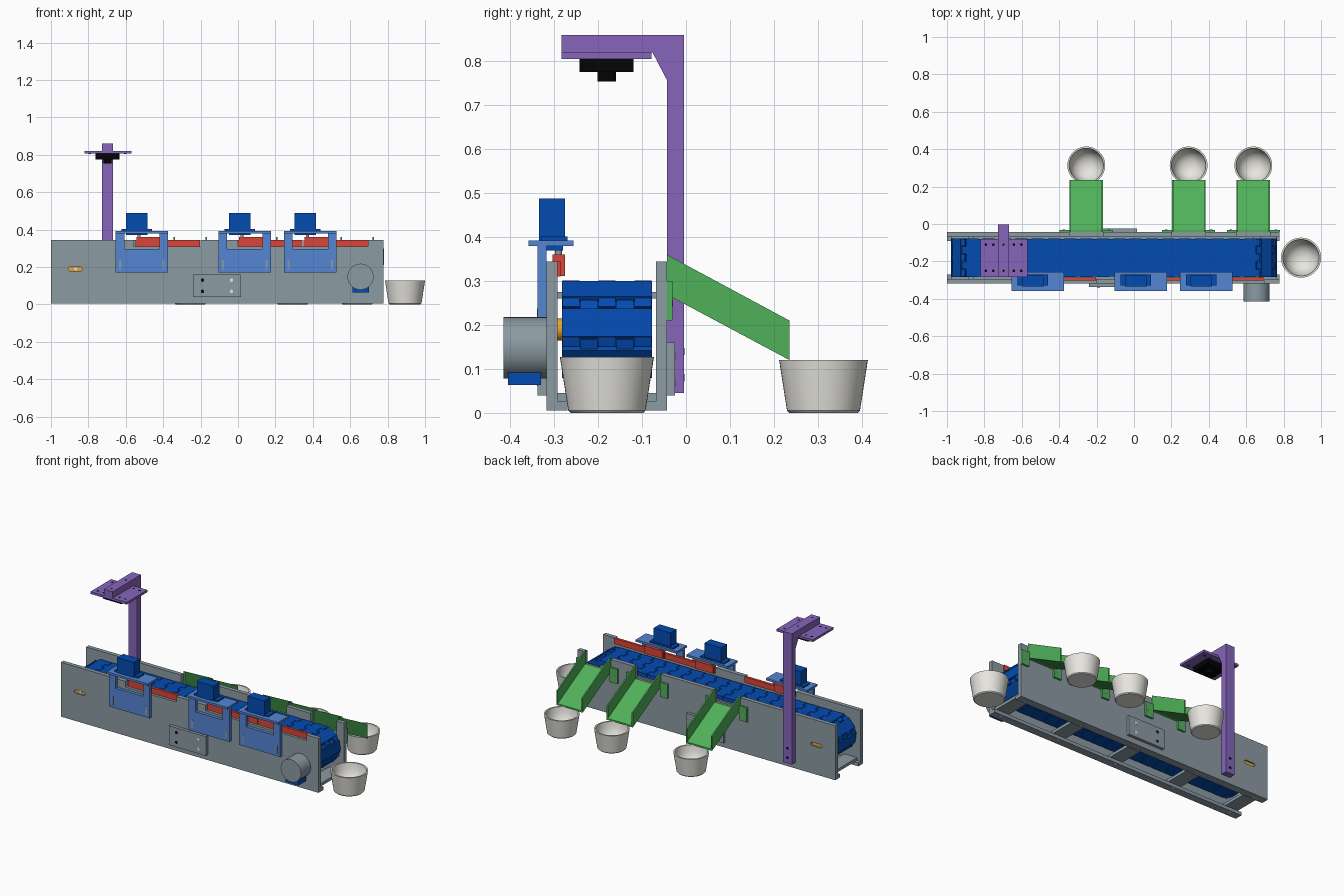
import bpy, bmesh, math
from mathutils import Matrix, Vector

cube = bpy.data.objects.get("Cube")
if cube:
    bpy.data.objects.remove(cube, do_unlink=True)


def material(name, *rgb):
    mat = bpy.data.materials.new(name)
    mat.use_nodes = True
    color = (*rgb, 1)
    mat.diffuse_color = color
    mat.node_tree.nodes["Principled BSDF"].inputs["Base Color"].default_value = color
    return mat


GREY = material("steel grey", .26, .325, .365)
BLUE = material("deep blue", .001, .07, .44)
SKY = material("bracket blue", .09, .24, .65)
RED = material("paddle red", .7, .06, .04)
GREEN = material("chute green", .08, .44, .1)
PURPLE = material("mast purple", .24, .13, .5)
CREAM = material("bowl cream", .83, .82, .77)
ORANGE = material("shaft orange", .9, .42, .03)
BLACK = material("black", .001, .001, .001)


def finish(name, bm, mat, smooth=False):
    bmesh.ops.recalc_face_normals(bm, faces=bm.faces)
    mesh = bpy.data.meshes.new(name)
    bm.to_mesh(mesh)
    bm.free()
    mesh.materials.append(mat)
    obj = bpy.data.objects.new(name, mesh)
    bpy.context.collection.objects.link(obj)
    if smooth:
        bpy.ops.object.select_all(action='DESELECT')
        obj.select_set(True)
        bpy.context.view_layer.objects.active = obj
        bpy.ops.object.shade_smooth_by_angle(angle=math.radians(35))
    return obj


def prism(name, mat, outline, axis, low, high, smooth=False):
    """Extrude a 2D outline along one axis."""
    def place(u, v, w):
        return {'x': (w, u, v), 'y': (u, w, v), 'z': (u, v, w)}[axis]
    bm = bmesh.new()
    face = bm.faces.new([bm.verts.new(place(u, v, low)) for u, v in outline])
    new = bmesh.ops.extrude_face_region(bm, geom=[face])["geom"]
    shift = Vector(place(0, 0, high - low))
    bmesh.ops.translate(bm, vec=shift, verts=[g for g in new if isinstance(g, bmesh.types.BMVert)])
    return finish(name, bm, mat, smooth)


def box(name, mat, x, y, z):
    outline = [(x[0], z[0]), (x[1], z[0]), (x[1], z[1]), (x[0], z[1])]
    return prism(name, mat, outline, 'y', *y)


def stadium(left, right, height, radius, steps=16):
    """Outline of a loop with two round ends."""
    pts = []
    for center, start in ((right, -90), (left, 90)):
        for i in range(steps + 1):
            a = math.radians(start + 180 * i / steps)
            pts.append((center + radius * math.cos(a), height + radius * math.sin(a)))
    return pts


def rod(name, mat, u, v, radius, axis, low, high):
    outline = [(u + radius * math.cos(math.tau * i / 32), v + radius * math.sin(math.tau * i / 32))
               for i in range(32)]
    return prism(name, mat, outline, axis, low, high, True)


LEFT, RIGHT, TOP, BASE = -1, .778, .345, .006
FRONT, FRONT_IN, BACK_IN, BACK = -.318, -.293, -.068, -.043
AXLE, R, X0, X1 = .19, .102, -.865, .65
CHUTES = (-.255, .292, .638)
SERVOS = (-.514, .036, .386)
CHUTE_HALF = .09


# Side walls with notches in the top edge and a slot for the tension shaft
def wall(name, low, high, notches, floor):
    outline = [(LEFT, BASE), (LEFT, TOP)]
    for a, b in notches:
        outline += [(a, TOP), (a, floor), (b, floor), (b, TOP)]
    outline += [(RIGHT, TOP), (RIGHT, BASE)]
    plate = prism(name, GREY, outline, 'y', low, high)
    cutter = prism("slot_cutter", GREY, stadium(-.897, -.843, AXLE, .011), 'y', low - .01, high + .01)
    cutter.hide_render = True
    cut = plate.modifiers.new("slot", 'BOOLEAN')
    cut.operation, cut.solver, cut.object = 'DIFFERENCE', 'EXACT', cutter
    bpy.context.view_layer.objects.active = plate
    bpy.ops.object.modifier_apply(modifier=cut.name)
    bpy.data.objects.remove(cutter, do_unlink=True)
    middle = (low + high) / 2
    prism("shaft_block", ORANGE, stadium(-.897, -.843, AXLE, .011), 'y', middle - .004, middle + .004)


wall("front_wall", FRONT, FRONT_IN, [(-.555, -.2), (0, .695)], .31)
wall("back_wall", BACK_IN, BACK, [(c - CHUTE_HALF, c + CHUTE_HALF) for c in CHUTES], .265)
rod("shaft_tip", CREAM, -.868, AXLE, .008, 'y', FRONT + .006, FRONT + .01)

# Bottom rails, belt guides and cross ties
for side, edge, inward in (("front", FRONT_IN, 1), ("back", BACK_IN, -1)):
    box(side + "_rail", GREY, (LEFT, RIGHT), sorted((edge, edge + inward * .023)), (BASE, .027))
    box(side + "_guide", GREY, (-.86, .64), sorted((edge, edge + inward * .012)), (.26, .275))
for x in (-.93, -.52, -.1, .31, .72):
    box("cross_tie", GREY, (x - .045, x + .045), (FRONT_IN, BACK_IN), (.027, .045))
    for y in (-.281, -.08):
        rod("rail_hole", CREAM, x, y, .007, 'z', BASE - .001, BASE + .001)

# Belt core, then hinged links with tightly interlocking fingers
BELT_Y, BELT_W = -.18, .205
prism("belt_core", BLUE, stadium(X0, X1, AXLE, R), 'y', -.28, -.081, True)
span = X1 - X0
arc = math.pi * R
loop = 2 * (span + arc)


def on_belt(s):
    """Matrix whose x runs along the belt and z points outwards."""
    s %= loop
    if s < span:
        x, z, turn = X0 + s, AXLE + R, 0
    elif s < span + arc:
        turn = (s - span) / R
        x, z = X1 + R * math.sin(turn), AXLE + R * math.cos(turn)
    elif s < 2 * span + arc:
        x, z, turn = X1 - (s - span - arc), AXLE - R, math.pi
    else:
        turn = math.pi + (s - 2 * span - arc) / R
        x, z = X0 + R * math.sin(turn), AXLE + R * math.cos(turn)
    return Matrix.Translation((x, BELT_Y, z)) @ Matrix.Rotation(turn, 4, 'Y')


bm = bmesh.new()
count = 42
pitch = loop / count
slot = BELT_W / 5
for k in range(count):
    body = on_belt(k * pitch)
    joint = on_belt((k + .5) * pitch)
    parts = [(body, 0, 0, pitch * .74, BELT_W)]
    for j in range(5):
        shift = -.003 if j % 2 == 0 else .003
        parts.append((joint, shift, (j - 2) * slot, pitch * .26, slot - .003))
    for frame, dx, dy, length, width in parts:
        size = Matrix.Diagonal((length, width, .016, 1))
        bmesh.ops.create_cube(bm, size=1, matrix=frame @ Matrix.Translation((dx, dy, 0)) @ size)
finish("belt_links", bm, BLUE)

# Drive shaft and motor
rod("drive_shaft", ORANGE, X1, AXLE, .025, 'y', FRONT_IN, -.27)
rod("motor", GREY, .655, .148, .07, 'y', -.415, FRONT)
box("motor_terminal", BLUE, (.612, .7), (-.405, -.33), (.063, .092))

# Mounting plates with bolt holes
for name, low, high, face in (("front", -.338, FRONT, -.338), ("back", BACK, -.025, -.025)):
    box(name + "_mount_plate", GREY, (-.24, .015), (low, high), (.04, .16))
    for x in (-.19, -.035):
        for z in (.07, .13):
            rod("mount_hole", BLACK if x < -.1 else CREAM, x, z, .009, 'y', face - .001, face + .001)

# Sorting servos: bracket, motor, and red paddle
for c in SERVOS:
    half, inner = .141, .094
    outline = [(c - half, .17), (c + half, .17), (c + half, .382), (c + inner, .382),
               (c + inner, .295), (c - inner, .295), (c - inner, .382), (c - half, .382)]
    prism("servo_bracket", SKY, outline, 'y', -.338, FRONT)
    box("servo_shelf", SKY, (c - half, c + half), (-.358, -.256), (.38, .393))
    for side in (-1, 1):
        m = c + side * .116
        box("bracket_slot", GREY, (m - .006, m + .006), (-.339, -.337), (.187, .238))
    box("servo_body", BLUE, (c - .085, c + .03), (-.335, -.276), (.393, .488))
    box("servo_ears", BLUE, (c - .108, c + .055), (-.33, -.27), (.393, .402))
    box("servo_base", BLUE, (c - .085, c + .03), (-.33, -.28), (.37, .38))
    rod("servo_shaft", GREY, c - .015, -.29, .008, 'z', .355, .372)
    box("paddle", RED, (c - .035, c + .31), (-.302, -.286), (.31, .345))
    box("paddle_hub", RED, (c - .03, c + .095), (-.304, -.276), (.312, .36))

# Chutes: two cheeks, a sloped floor, and wall tabs
for c in CHUTES:
    cheek = [(BACK, .36), (.236, .21), (.236, .12), (-.03, .262), (BACK, .262)]
    floor = [(BACK, .273), (-.03, .273), (.236, .13), (.236, .12), (-.03, .262), (BACK, .262)]
    prism("chute_floor", GREEN, floor, 'x', c - CHUTE_HALF, c + CHUTE_HALF)
    for side in (-1, 1):
        edge = c + side * CHUTE_HALF
        prism("chute_cheek", GREEN, cheek, 'x', *sorted((edge, edge - side * .008)))
        box("chute_tab", GREEN, sorted((edge, edge + side * .052)), (BACK, -.031), (.21, .3))
        rod("tab_hole", GREY, edge + side * .03, .25, .007, 'y', -.032, -.03)


# Collecting bowls
def bowl(x, y, scale):
    profile = [(0, 0), (.078, 0), (.083, .005), (.087, .03), (.094, .075), (.101, .12), (.092, .12),
               (.087, .085), (.076, .055), (.058, .031), (.032, .017), (0, .012)]
    bm = bmesh.new()
    verts = [bm.verts.new((r, 0, z)) for r, z in profile]
    edges = [bm.edges.new(pair) for pair in zip(verts, verts[1:])]
    bmesh.ops.spin(bm, geom=verts + edges, cent=(0, 0, 0), axis=(0, 0, 1),
                   angle=math.tau, steps=48, use_duplicate=False)
    bmesh.ops.remove_doubles(bm, verts=bm.verts, dist=.0001)
    obj = finish("bowl", bm, CREAM, True)
    obj.location = (x, y, 0)
    obj.scale = (scale, scale, scale)


for c in CHUTES:
    bowl(c, .313, 1)
bowl(.893, BELT_Y, 1.06)

# Camera mast with arm, plate, and camera
MAST = -.697
mast = [(-.004, .045), (-.004, .86), (-.283, .86), (-.283, .82), (-.076, .82), (BACK, .757), (BACK, .045)]
prism("camera_mast", PURPLE, mast, 'x', MAST - .03, MAST + .03)
box("camera_plate", PURPLE, (-.82, -.57), (-.283, -.079), (.806, .82))
box("camera_body", BLACK, (MAST - .064, MAST + .064), (-.242, -.12), (.776, .806))
rod("camera_lens", BLACK, MAST, BELT_Y, .021, 'z', .754, .778)
for y in (-.25, -.11):
    rod("arm_hole", BLACK, MAST, y, .006, 'z', .8595, .8605)
    for x in (.095, .055):
        for side in (-1, 1):
            rod("plate_hole", BLACK, MAST + side * x, y, .007, 'z', .8055, .8205)
for z in (.08, .14):
    rod("mast_hole", BLACK, MAST, z, .008, 'y', -.005, -.003)
